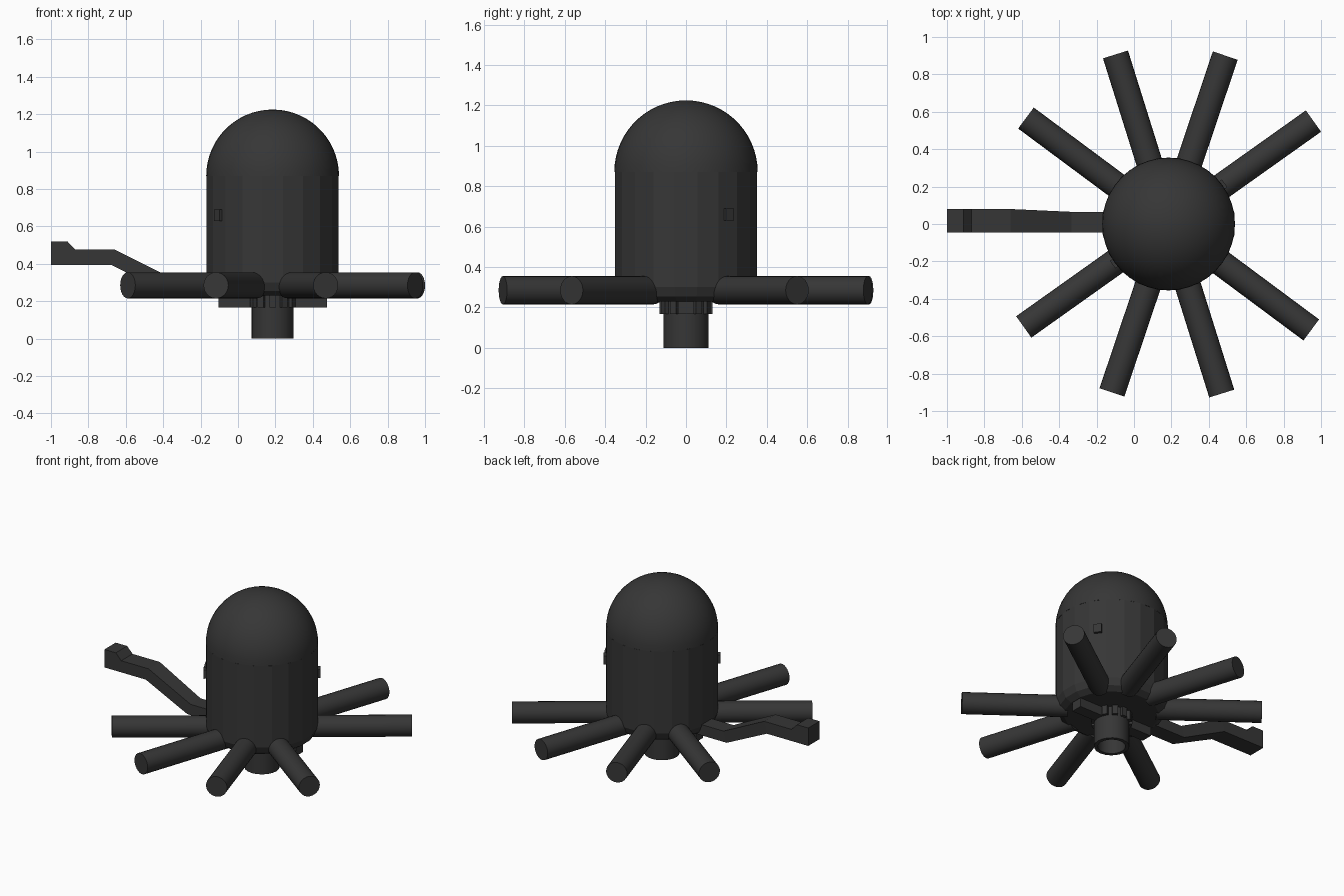
import bpy, bmesh, math
from mathutils import Matrix, Vector

if "Cube" in bpy.data.objects:
    bpy.data.objects.remove(bpy.data.objects["Cube"])

CX = 0.185  # the round body sits off centre because of the long handle

mat = bpy.data.materials.new("charcoal")
mat.diffuse_color = (0.037, 0.037, 0.037, 1)
mat.use_nodes = True
mat.node_tree.nodes["Principled BSDF"].inputs["Base Color"].default_value = mat.diffuse_color


def make(name, bm, smooth=None):
    bmesh.ops.recalc_face_normals(bm, faces=bm.faces)
    me = bpy.data.meshes.new(name)
    bm.to_mesh(me)
    bm.free()
    me.materials.append(mat)
    ob = bpy.data.objects.new(name, me)
    bpy.context.collection.objects.link(ob)
    if smooth:
        bpy.ops.object.select_all(action='DESELECT')
        ob.select_set(True)
        bpy.context.view_layer.objects.active = ob
        bpy.ops.object.shade_smooth_by_angle(angle=math.radians(smooth))
    return ob


def lathe(name, profile, sides, smooth=None, turn=0.0):
    """Spin (radius, z) points around the body axis."""
    bm = bmesh.new()
    rot = Matrix.Rotation(turn, 3, 'Z')
    vs = [bm.verts.new(rot @ Vector((r, 0, z))) for r, z in profile]
    es = [bm.edges.new(p) for p in zip(vs, vs[1:])]
    bmesh.ops.spin(bm, geom=vs + es, axis=(0, 0, 1), cent=(0, 0, 0),
                   angle=2 * math.pi, steps=sides, use_duplicate=False)
    bmesh.ops.remove_doubles(bm, verts=bm.verts, dist=1e-4)
    bmesh.ops.translate(bm, verts=bm.verts, vec=(CX, 0, 0))
    return make(name, bm, smooth)


def box(name, size, loc, angle=0.0):
    bm = bmesh.new()
    m = (Matrix.Translation((CX, 0, 0)) @ Matrix.Rotation(angle, 4, 'Z')
         @ Matrix.Translation(loc) @ Matrix.Diagonal((*size, 1)))
    bmesh.ops.create_cube(bm, size=1, matrix=m)
    return make(name, bm)


# Faceted body with a rounded lower rim
lathe("body", [(0, .23), (.30, .23), (.338, .255), (.357, .30), (.357, .43),
               (.357, .56), (.357, .70), (.357, .87), (0, .87)],
      20, turn=math.radians(9))

# Smooth dome
R = 0.355
lathe("dome", [(R * math.cos(math.radians(a)), .87 + R * math.sin(math.radians(a)))
               for a in range(0, 90, 6)] + [(0, .87 + R)], 40, smooth=40)

# Radial arms: ten slots, the handle and an empty slot take two
for i in (1, 2, 3, 4, 6, 7, 8, 9):
    a = math.radians(36 * i - 0.6)
    bm = bmesh.new()
    m = (Matrix.Translation((CX, 0, .285)) @ Matrix.Rotation(a, 4, 'Z')
         @ Matrix.Translation((.615, 0, 0)) @ Matrix.Rotation(math.pi / 2, 4, 'Y'))
    bmesh.ops.create_cone(bm, cap_ends=True, segments=24, radius1=.07,
                          radius2=.07, depth=.67, matrix=m)
    make(f"arm_{i}", bm, smooth=40)

# Hollow outlet pipe and its toothed collar
lathe("outlet_pipe", [(.112, .23), (.112, 0), (.088, 0), (.088, .2), (0, .2)], 20, smooth=40)
for i in range(12):
    box(f"collar_tooth_{i}", (.03, .035, .065), (.115, 0, .2), 2 * math.pi * i / 12)

# Cross bar under the body
box("cross_bar", (.58, .08, .065), (0, 0, .2))

# Small studs on the side walls
for i, a in enumerate((36, 216)):
    box(f"stud_{i}", (.03, .05, .06), (.355, 0, .66), math.radians(a))

# Stepped handle: side outline in x, z; outer part is a little wider
outline = [(-1, .395), (-1, .52), (-.912, .52), (-.87, .476), (-.66, .476),
           (-.335, .315), (-.1, .315), (-.1, .24), (-.36, .24), (-.68, .395)]
bm = bmesh.new()
sides = []
for back in (False, True):
    ring = []
    for x, z in outline:
        y = (.08 if x < -.6 else .065) if back else -.045
        ring.append(bm.verts.new((x, y, z)))
    bm.faces.new(ring)
    sides.append(ring)
n = len(outline)
for i in range(n):
    j = (i + 1) % n
    bm.faces.new((sides[0][i], sides[0][j], sides[1][j], sides[1][i]))
bmesh.ops.triangulate(bm, faces=[f for f in bm.faces if len(f.verts) > 4])
make("handle", bm)
